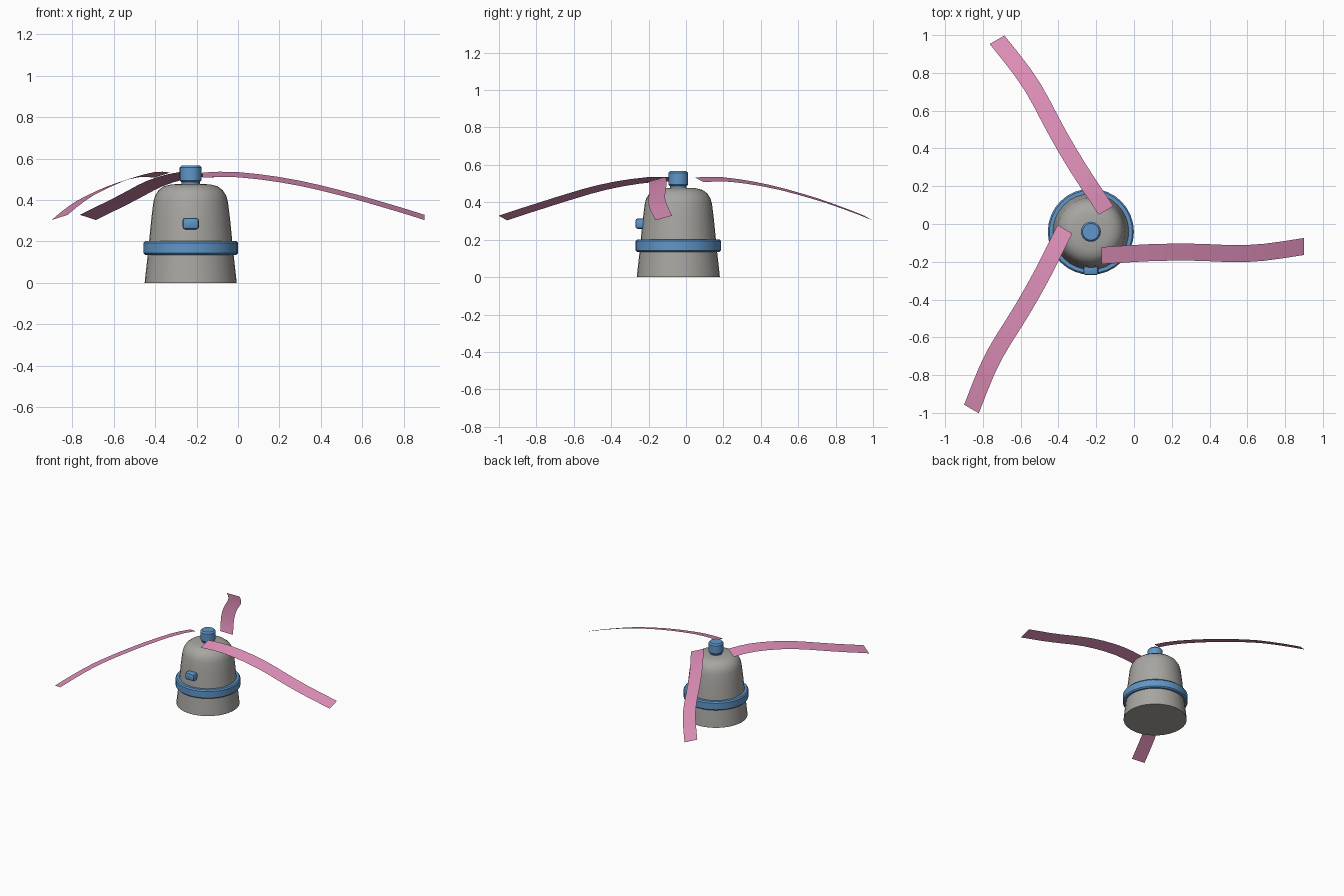
import bpy, bmesh, math
from mathutils import Matrix, Vector

if "Cube" in bpy.data.objects:
    bpy.data.objects.remove(bpy.data.objects["Cube"])

HUB = Vector((-0.2285, -0.041, 0))


def material(name, rgb):
    m = bpy.data.materials.new(name)
    m.diffuse_color = (*rgb, 1)
    m.use_nodes = True
    m.node_tree.nodes["Principled BSDF"].inputs["Base Color"].default_value = m.diffuse_color
    return m


grey = material("warm_grey", (0.39, 0.38, 0.36))
blue = material("blue", (0.117, 0.305, 0.578))
pink = material("pink", (0.73, 0.275, 0.48))


def finish(bm, name, mat, angle=35):
    mesh = bpy.data.meshes.new(name)
    bm.to_mesh(mesh)
    bm.free()
    ob = bpy.data.objects.new(name, mesh)
    ob.location = HUB
    mesh.materials.append(mat)
    bpy.context.collection.objects.link(ob)
    bpy.ops.object.select_all(action='DESELECT')
    bpy.context.view_layer.objects.active = ob
    ob.select_set(True)
    bpy.ops.object.shade_smooth_by_angle(angle=math.radians(angle))
    return ob


def lathe(name, profile, mat, sides, closed=False, angle=35):
    """Spin (radius, z) points around the hub axis; cap the ends or close the loop."""
    bm = bmesh.new()
    rings = [[bm.verts.new((r * math.cos(2 * math.pi * i / sides),
                            r * math.sin(2 * math.pi * i / sides), z))
              for i in range(sides)] for r, z in profile]
    pairs = list(zip(rings, rings[1:]))
    if closed:
        pairs.append((rings[-1], rings[0]))
    for a, b in pairs:
        for i in range(sides):
            j = (i + 1) % sides
            bm.faces.new((a[i], a[j], b[j], b[i]))
    if not closed:
        bm.faces.new(rings[0][::-1])
        bm.faces.new(rings[-1])
    bmesh.ops.recalc_face_normals(bm, faces=bm.faces)
    return finish(bm, name, mat, angle)


# Tapered bell-shaped body
lathe("body", [(0.222, 0), (0.221, 0.012), (0.207, 0.14), (0.2, 0.21), (0.19, 0.31),
               (0.18, 0.39), (0.172, 0.42), (0.155, 0.447), (0.13, 0.466),
               (0.095, 0.475), (0.04, 0.478)], grey, 32)

# Band around the body
lathe("band", [(0.195, 0.135), (0.22, 0.135), (0.228, 0.143), (0.228, 0.193),
               (0.22, 0.202), (0.195, 0.202)], blue, 32, closed=True)

# Knob on top
lathe("top_knob", [(0.044, 0.465), (0.044, 0.486), (0.053, 0.495), (0.053, 0.556),
                   (0.044, 0.567)], blue, 24)

# Button on the front
bm = bmesh.new()
bmesh.ops.create_cube(bm, size=1, matrix=Matrix.Translation((0, -0.2, 0.286))
                      @ Matrix.Diagonal((0.079, 0.06, 0.055, 1)))
bmesh.ops.bevel(bm, geom=bm.edges[:], offset=0.013, segments=2, affect='EDGES', profile=0.5)
finish(bm, "front_button", blue)

# Blades: thin pitched strips that sweep outwards and droop, three around the hub
# Each station: x from hub, centre y, centre z
PATH = [(0.057, -0.126, 0.520), (0.140, -0.121, 0.524), (0.230, -0.115, 0.522),
        (0.330, -0.110, 0.512), (0.430, -0.108, 0.498), (0.530, -0.108, 0.480),
        (0.625, -0.111, 0.459), (0.720, -0.115, 0.435), (0.815, -0.116, 0.410),
        (0.915, -0.109, 0.381), (1.020, -0.095, 0.350), (1.1285, -0.078, 0.316)]
for k in range(3):
    bm = bmesh.new()
    turn = Matrix.Rotation(math.radians(120 * k), 3, 'Z')
    rows = [[bm.verts.new(turn @ Vector((x, y + s * 0.045, z + s * 0.0125)))
             for s in (-1, 1)] for x, y, z in PATH]
    for a, b in zip(rows, rows[1:]):
        bm.faces.new((a[0], b[0], b[1], a[1]))
    finish(bm, f"blade_{k + 1}", pink)
